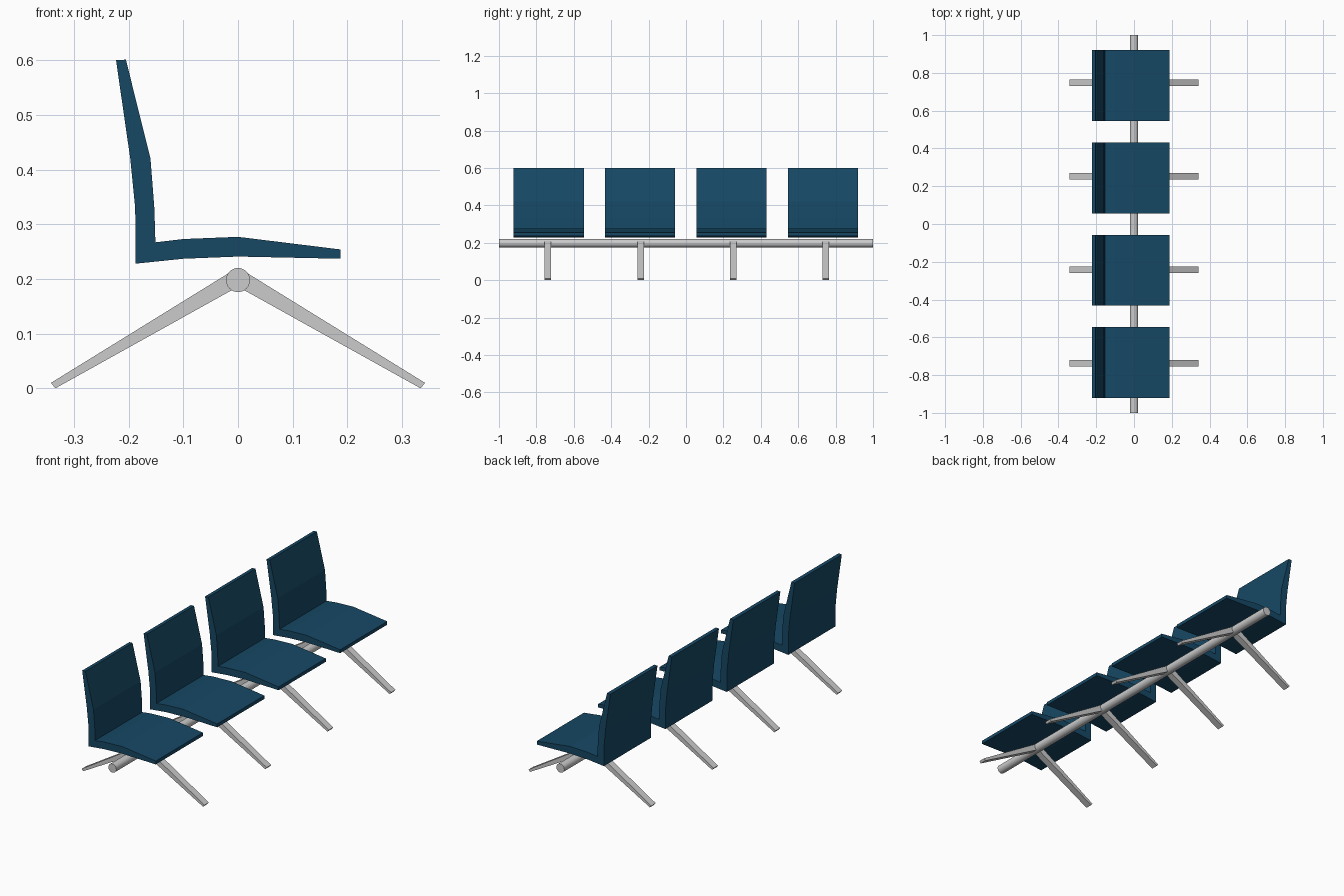
import bpy, bmesh

if "Cube" in bpy.data.objects:
    bpy.data.objects.remove(bpy.data.objects["Cube"])

blue = bpy.data.materials.new("seat_blue")
blue.diffuse_color = (0.008, 0.065, 0.13, 1)
blue.use_nodes = True
blue.node_tree.nodes["Principled BSDF"].inputs["Base Color"].default_value = blue.diffuse_color


def extrude_profile(name, profile, y, width, mat=None):
    """Solid made from an x-z outline, centred on y."""
    bm = bmesh.new()
    face = bm.faces.new([bm.verts.new((x, y - width / 2, z)) for x, z in profile])
    ret = bmesh.ops.extrude_face_region(bm, geom=[face])
    verts = [v for v in ret["geom"] if isinstance(v, bmesh.types.BMVert)]
    bmesh.ops.translate(bm, verts=verts, vec=(0, width, 0))
    bmesh.ops.recalc_face_normals(bm, faces=bm.faces)
    me = bpy.data.meshes.new(name)
    bm.to_mesh(me)
    bm.free()
    ob = bpy.data.objects.new(name, me)
    bpy.context.collection.objects.link(ob)
    if mat:
        me.materials.append(mat)
    return ob


# Seat shell outline: backrest front, seat top, seat underside, backrest rear
shell = [(-0.223, 0.60), (-0.205, 0.601), (-0.16, 0.42), (-0.153, 0.33),
         (-0.151, 0.267), (-0.10, 0.273), (0, 0.277), (0.187, 0.254),
         (0.187, 0.237), (0, 0.241), (-0.10, 0.237), (-0.187, 0.228),
         (-0.188, 0.33), (-0.197, 0.42)]

# Tapered leg outline, from foot to inside the beam
leg = [(0.342, 0.010), (0.334, 0.0), (0.005, 0.183), (0.010, 0.215)]

for i in range(4):
    extrude_profile(f"seat_{i + 1}", shell, -0.734 + 0.489 * i, 0.375, blue)
    for side, s in (("right", 1), ("left", -1)):
        extrude_profile(f"{side}_leg_{i + 1}", [(s * x, z) for x, z in leg],
                        -0.738 + 0.495 * i, 0.035)

# Round support beam
bpy.ops.mesh.primitive_cylinder_add(vertices=32, radius=0.022, depth=2,
                                    location=(0, 0, 0.198),
                                    rotation=(1.570796, 0, 0))
bpy.context.object.name = "beam"
bpy.ops.object.shade_smooth_by_angle()
